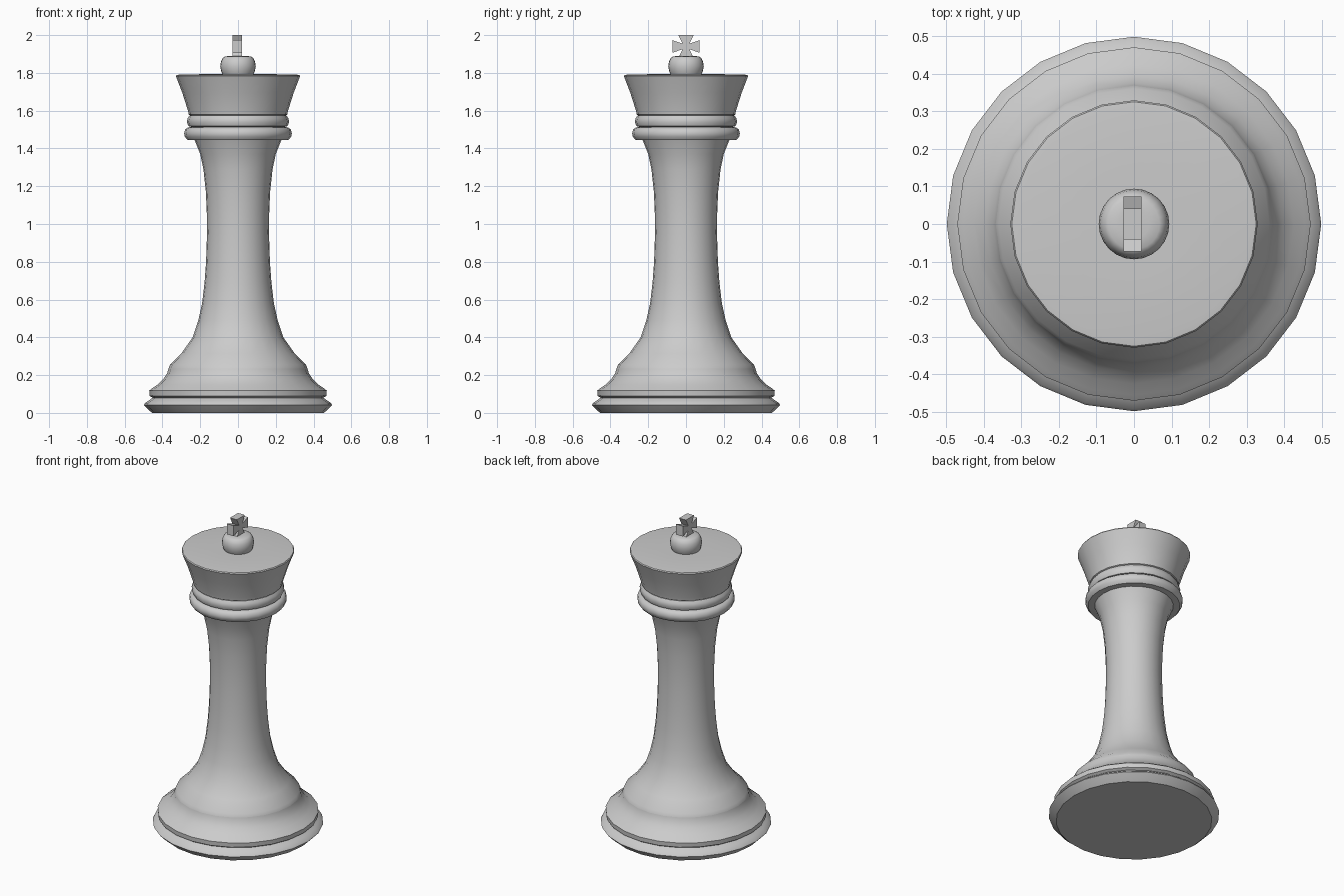
import bpy, bmesh, math
from mathutils import Vector

cube = bpy.data.objects.get("Cube")
if cube:
    bpy.data.objects.remove(cube)

SIDES = 24
grey = bpy.data.materials.new("plain grey")
grey.use_nodes = True
grey.diffuse_color = (0.6, 0.6, 0.6, 1)
grey.node_tree.nodes["Principled BSDF"].inputs["Base Color"].default_value = (0.6, 0.6, 0.6, 1)


def finish(name, bm, angle):
    bmesh.ops.recalc_face_normals(bm, faces=bm.faces)
    mesh = bpy.data.meshes.new(name)
    bm.to_mesh(mesh)
    bm.free()
    mesh.materials.append(grey)
    obj = bpy.data.objects.new(name, mesh)
    bpy.context.collection.objects.link(obj)
    bpy.ops.object.select_all(action="DESELECT")
    obj.select_set(True)
    bpy.context.view_layer.objects.active = obj
    bpy.ops.object.shade_smooth_by_angle(angle=math.radians(angle))
    return obj


def lathe(name, profile, angle=40):
    """Turn a (radius, height) profile around the z axis and cap both ends."""
    bm = bmesh.new()
    rings = []
    for r, z in profile:
        turns = [2 * math.pi * i / SIDES for i in range(SIDES)]
        rings.append([bm.verts.new((r * math.cos(a), r * math.sin(a), z)) for a in turns])
    for low, high in zip(rings, rings[1:]):
        for i in range(SIDES):
            j = (i + 1) % SIDES
            bm.faces.new((low[i], low[j], high[j], high[i]))
    bm.faces.new(rings[0])
    bm.faces.new(rings[-1])
    return finish(name, bm, angle)


# Stepped foot
lathe("base", [(0.455, 0), (0.475, 0.018), (0.498, 0.042), (0.492, 0.052), (0.472, 0.066),
               (0.452, 0.08), (0.468, 0.09), (0.47, 0.118), (0.455, 0.13), (0.425, 0.15),
               (0.395, 0.18), (0.375, 0.21), (0.368, 0.235)])

# Flared, waisted column
lathe("column", [(0.368, 0.235), (0.36, 0.255), (0.3, 0.315), (0.24, 0.4), (0.21, 0.49),
                 (0.19, 0.58), (0.177, 0.69), (0.169, 0.8), (0.164, 0.95), (0.165, 1.05),
                 (0.17, 1.17), (0.183, 1.29), (0.2, 1.37), (0.23, 1.445)])

# Neck rings
lathe("collar", [(0.23, 1.445), (0.268, 1.446), (0.282, 1.463), (0.285, 1.48),
                 (0.28, 1.5), (0.265, 1.511), (0.24, 1.515)])
lathe("neck_ring", [(0.24, 1.513), (0.262, 1.518), (0.271, 1.54), (0.266, 1.56),
                    (0.256, 1.575), (0.24, 1.578)])

# Widening head with a softened rim
lathe("head", [(0.25, 1.573), (0.261, 1.58), (0.265, 1.6), (0.295, 1.695),
               (0.329, 1.783), (0.325, 1.789), (0.308, 1.791), (0.14, 1.794)])

# Button on top
lathe("button", [(0.078, 1.785), (0.088, 1.805), (0.094, 1.835), (0.09, 1.86),
                 (0.08, 1.88), (0.068, 1.887), (0.04, 1.89)])

# Flared cross, one arm outline turned four times
arm = [Vector((-0.016, 0.016)), Vector((-0.037, 0.066)), Vector((0.037, 0.066))]
bm = bmesh.new()
outline = []
for k in range(4):
    c, s = [(1, 0), (0, -1), (-1, 0), (0, 1)][k]
    for p in arm:
        y, z = p.x * c - p.y * s, p.x * s + p.y * c
        outline.append(bm.verts.new((-0.028, y * 1.1, 1.94 + z * 0.91)))
face = bm.faces.new(outline)
extruded = bmesh.ops.extrude_face_region(bm, geom=[face])["geom"]
bmesh.ops.translate(bm, vec=(0.048, 0, 0), verts=[v for v in extruded if isinstance(v, bmesh.types.BMVert)])
finish("cross", bm, 20)
